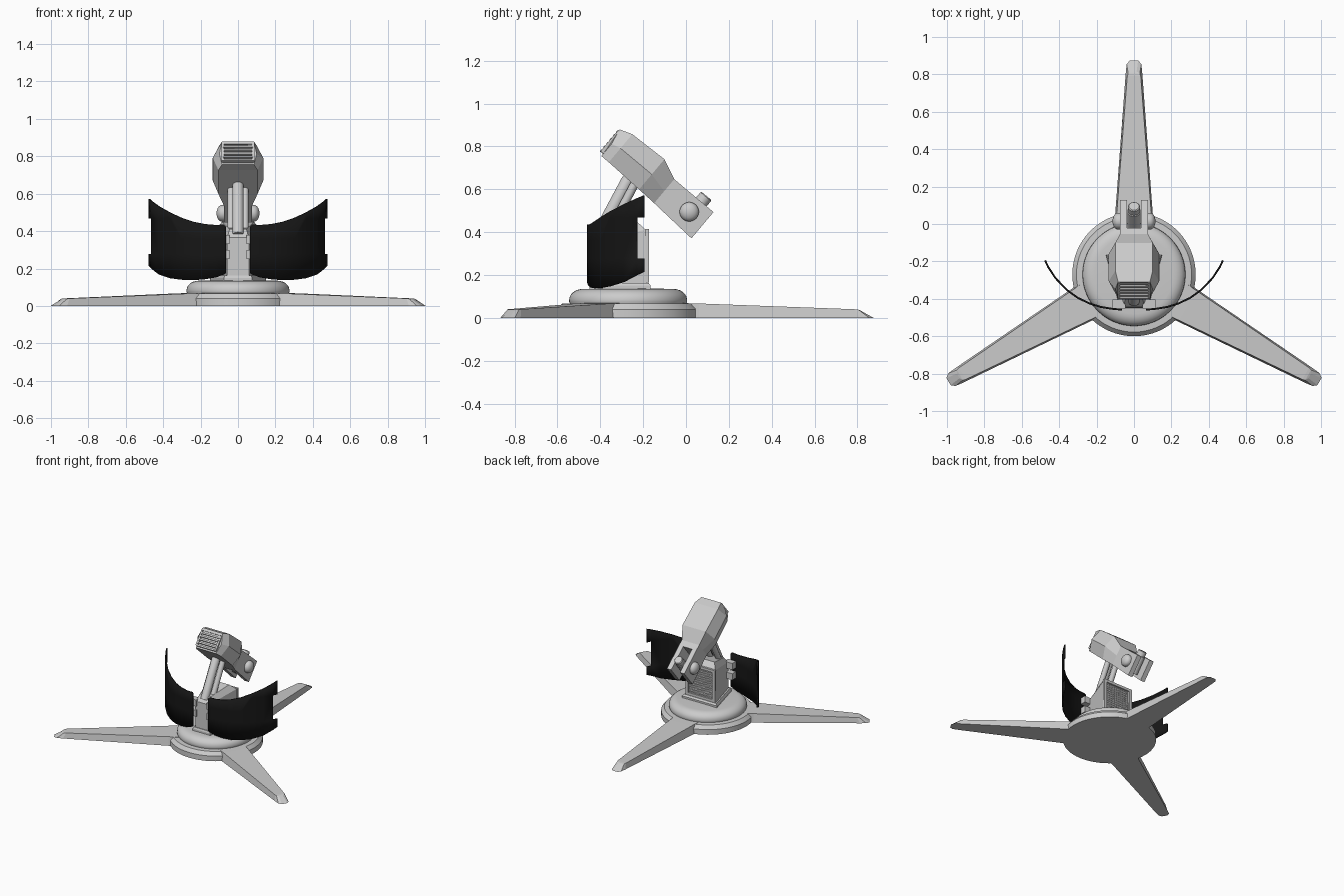
import bpy, bmesh, math
from mathutils import Matrix, Vector

if "Cube" in bpy.data.objects:
    bpy.data.objects.remove(bpy.data.objects["Cube"])


def make(name, verts, faces, matrix=None, smooth=False):
    me = bpy.data.meshes.new(name)
    me.from_pydata([tuple(v) for v in verts], [], faces)
    bm = bmesh.new()
    bm.from_mesh(me)
    bmesh.ops.recalc_face_normals(bm, faces=bm.faces)
    bm.to_mesh(me)
    bm.free()
    ob = bpy.data.objects.new(name, me)
    bpy.context.collection.objects.link(ob)
    if matrix:
        ob.matrix_world = matrix
    if smooth:
        bpy.ops.object.select_all(action='DESELECT')
        ob.select_set(True)
        bpy.context.view_layer.objects.active = ob
        bpy.ops.object.shade_smooth_by_angle(angle=math.radians(35))
    return ob


def loft(name, rings, matrix=None, smooth=False):
    n = len(rings[0])
    verts = [v for r in rings for v in r]
    faces = [(k * n + i, k * n + (i + 1) % n, (k + 1) * n + (i + 1) % n, (k + 1) * n + i)
             for k in range(len(rings) - 1) for i in range(n)]
    faces += [tuple(range(n)), tuple(range((len(rings) - 1) * n, len(rings) * n))]
    return make(name, verts, faces, matrix, smooth)


def box(name, lo, hi, matrix=None):
    ring = lambda z: [(lo[0], lo[1], z), (hi[0], lo[1], z), (hi[0], hi[1], z), (lo[0], hi[1], z)]
    return loft(name, [ring(lo[2]), ring(hi[2])], matrix)


def lathe(name, profile, matrix=None, n=32):
    rings = [[(r * math.cos(2 * math.pi * i / n), r * math.sin(2 * math.pi * i / n), z)
              for i in range(n)] for r, z in profile]
    return loft(name, rings, matrix, True)


def along(p, d):
    return Matrix.Translation(p) @ Vector(d).to_track_quat('Z', 'Y').to_matrix().to_4x4()


# Round base with domed cap
hub = Matrix.Translation((0, -0.27, 0))
lathe("base_disc", [(.33, 0), (.33, .04), (.308, .066), (.27, .068)], hub, 64)
dome = [(.265, .05), (.275, .075)]
dome += [(.21 + .065 * math.cos(a), .085 + .05 * math.sin(a))
         for a in [math.radians(15 * i) for i in range(7)]]
lathe("base_dome", dome + [(.1, .137)], hub, 64)

# Three tapering feet with rounded tips
for k in range(3):
    rings = [[(s * -w, y, 0) if low else (s * -(w - .008), y2, z)
              for s, low in ((1, 1), (-1, 1), (-1, 0), (1, 0))]
             for y, y2, w, z in [(.2, .2, .112, .07), (.33, .33, .1, .067), (1.08, 1.06, .044, .04),
                                 (1.125, 1.075, .039, .038), (1.145, 1.085, .022, .034)]]
    loft(f"foot_{k + 1}", rings, hub @ Matrix.Rotation(k * 2 * math.pi / 3, 4, 'Z'))

# Wedge-shaped column on a plinth
def wedge(z, back, front, yb, yf, zf=None):
    zf = z if zf is None else zf
    return [(-back, yb, z), (back, yb, z), (front, yf, zf), (-front, yf, zf)]


loft("column_plinth", [wedge(.12, .15, .075, -.165, -.45), wedge(.15, .15, .075, -.165, -.45),
                       wedge(.163, .14, .07, -.175, -.445)])
loft("column", [wedge(.15, .128, .058, -.185, -.44), wedge(.41, .12, .058, -.187, -.44, .365),
                wedge(.45, .085, .045, -.23, -.4, .41)])
for s in (-1, 1):
    box("panel_side", (s * .115 - .012, -.19, .165), (s * .115 + .012, -.173, .415))
for z in (.165, .395):
    box("panel_rail", (-.105, -.19, z), (.105, -.174, z + .02))

# Perforated rear panel made of small studs
v, f = [], []
for i in range(12):
    for j in range(12):
        x, z, b = -.094 + i * .0171, .196 + j * .0171, len(v)
        v += [(x - .006, -.186, z), (x, -.186, z - .006), (x + .006, -.186, z), (x, -.186, z + .006),
              (x, -.177, z)]
        f += [(b, b + 1, b + 4), (b + 1, b + 2, b + 4), (b + 2, b + 3, b + 4), (b + 3, b, b + 4),
              (b, b + 1, b + 2, b + 3)]
make("rear_mesh_panel", v, f)

# Black curved shields: x, y, top z, bottom z, notched on the outer edge
black = bpy.data.materials.new("black")
black.diffuse_color = (.008, .008, .008, 1)
black.use_nodes = True
black.node_tree.nodes["Principled BSDF"].inputs["Base Color"].default_value = black.diffuse_color
rows = [(.065, -.457, .425, .175), (.075, -.457, .435, .168), (.12, -.453, .433, .152),
        (.18, -.443, .438, .142), (.24, -.424, .45, .138), (.30, -.395, .47, .14),
        (.36, -.352, .497, .148), (.42, -.289, .53, .168), (.46, -.228, .558, .2),
        (.475, -.195, .572, .215)]
for s, side in ((-1, "left"), (1, "right")):
    verts = [(s * x, y, z) for x, y, t, b in rows for z in (b, .277, .468 if x > .3 else .36, t)]
    faces = [(4 * i + j, 4 * i + 4 + j, 4 * i + 5 + j, 4 * i + 1 + j)
             for i in range(len(rows) - 1) for j in range(3)
             if not (i == len(rows) - 2 and j == 1)]
    sh = make(f"{side}_shield", verts, faces, None, True)
    sh.data.materials.append(black)
    m = sh.modifiers.new("thickness", 'SOLIDIFY')
    m.thickness, m.offset = .01, 0
    # Brackets holding the shield to the column
    for z in (.25, .33):
        box(f"{side}_bracket", (s * .08 - .035, -.452, z), (s * .08 + .035, -.405, z + .05))

# Sloping arm: rounded front rod with two rear rods
d = Vector((0, .47, .88)).normalized()
lathe("arm_front_rod", [(.03, 0), (.03, .3), (.022, .318), (.008, .325)], along((0, -.412, .38), d))
for s in (-1, 1):
    lathe("arm_side_rod", [(.02, 0), (.02, .33)], along((s * .037, -.37, .38), d), 20)

# Tilted head, built in its own frame (x, along, up)
t = math.radians(40)
H = Matrix(((1, 0, 0, 0), (0, math.cos(t), math.sin(t), -.395),
            (0, -math.sin(t), math.cos(t), .755), (0, 0, 0, 1)))
secs = [(0, 0, .15, .085, .1, .085), (.045, 0, .171, .105, .135, .1),
        (.235, -.006, .178, .105, .135, .1), (.33, -.01, .136, .075, .075, .075),
        (.375, -.012, .136, .075, .075, .075)]
loft("head", [[(-wb, u, a), (wb, u, a), (wm, u, (a + b) * .5), (wt, u - .015 * (u == 0), b),
               (-wt, u - .015 * (u == 0), b), (-wm, u, (a + b) * .5)]
              for u, a, b, wb, wm, wt in secs], H)

# Front grille: frame and slats
for s in (-1, 1):
    box("grille_side", (s * .082 - .006, -.018, .015), (s * .082 + .006, .02, .145), H)
for i in range(6):
    z = .012 + i * .0235
    box("grille_slat", (-.08, -.02, z), (.08, .02, z + .012), H)

# Rear fork, hinge bolts and sensor cylinder
for s in (-1, 1):
    loft("fork_prong", [[(s * .038, u, a), (s * .075, u, a), (s * .075, u, .136), (s * .038, u, .136)]
                        for u, a in ((.36, -.012), (.569, -.024))], H)
    cap = [(.045, 0), (.045, .012)] + [(.045 * math.cos(a), .012 + .03 * math.sin(a))
                                      for a in (.3, .6, .9, 1.2, 1.45)]
    lathe("hinge_bolt", cap, along((s * .073, .015, .495), (s, 0, 0)))
up = H.to_3x3() @ Vector((0, 0, 1))
lathe("fork_cylinder", [(.036, 0), (.036, .13), (.032, .135), (.032, .168), (.027, .173)],
      along(H @ Vector((0, .495, 0)), up))
